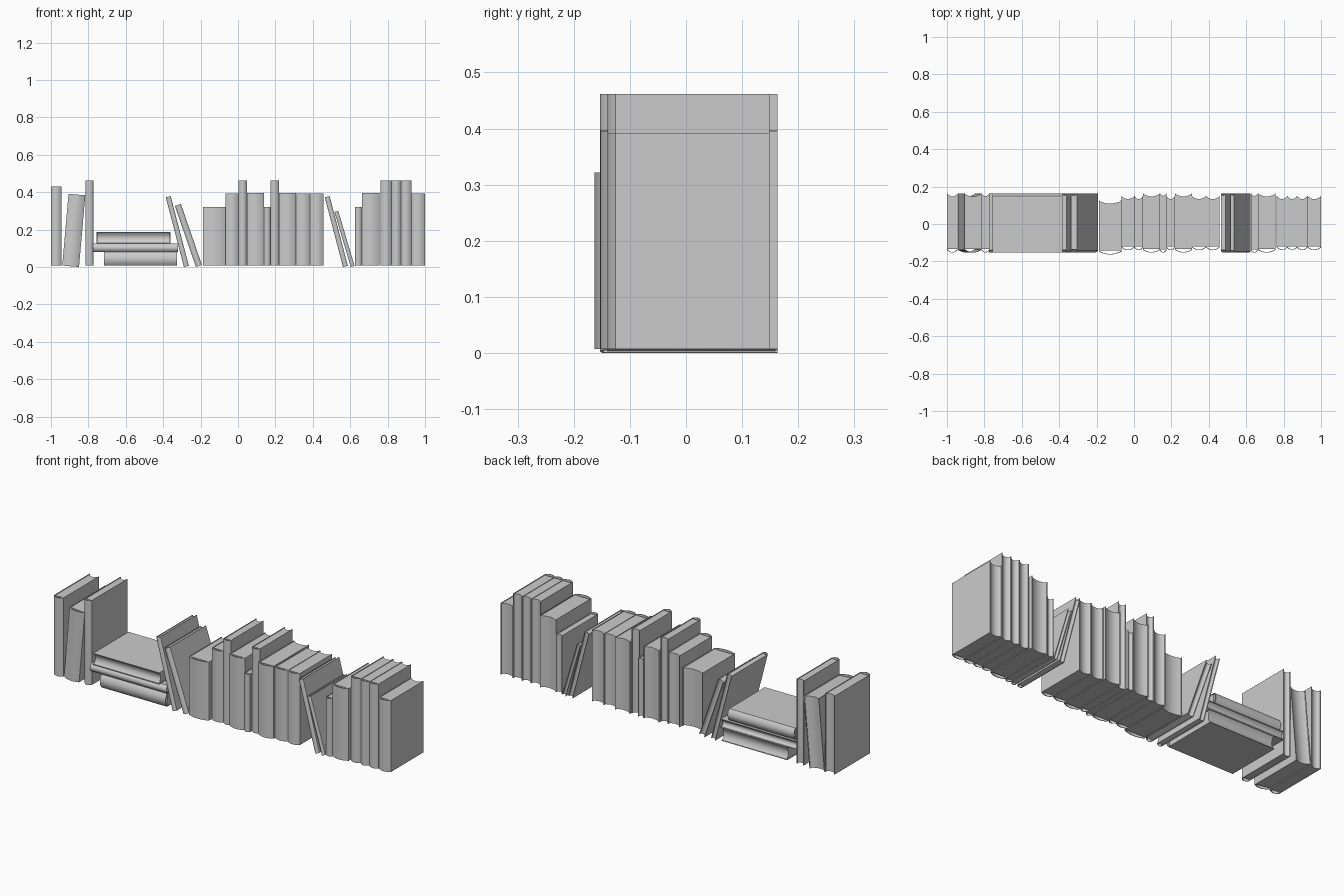
import bpy, bmesh, math
from mathutils import Matrix

if "Cube" in bpy.data.objects:
    bpy.data.objects.remove(bpy.data.objects["Cube"])

COVER = 0.003   # cover board thickness
INSET = 0.003   # pages sit slightly inside the covers
SEG = 10        # segments across the rounded spine


def strip(bm, a, b, z0, z1):
    """Solid wall: the band between two matching polylines, extruded in z."""
    rows = [[bm.verts.new((x, y, z)) for x, y in line]
            for line, z in ((a, z0), (b, z0), (b, z1), (a, z1))]
    n = len(a)
    for r in range(4):
        p, q = rows[r], rows[(r + 1) % 4]
        for i in range(n - 1):
            bm.faces.new((p[i], p[i + 1], q[i + 1], q[i]))
    for i in (0, n - 1):
        bm.faces.new([r[i] for r in rows])


def arc(w, y, sag):
    """Shallow curve of width w whose middle is pushed towards -y by sag."""
    pts = []
    for i in range(SEG + 1):
        t = -1 + 2 * i / SEG
        pts.append((t * w / 2, y - sag * (1 - t * t)))
    return pts


def book(name, w, h, front, back, matrix):
    """Upright book, spine towards -y, base centred on the local origin."""
    bm = bmesh.new()
    sag = min(0.014, 0.3 * w)
    ys = front + sag
    wi = w - 2 * COVER
    # wrap-around cover with rounded spine
    outer = [(-w / 2, back)] + arc(w, ys, sag) + [(w / 2, back)]
    inner = [(-wi / 2, back)] + arc(wi, ys + COVER, sag) + [(wi / 2, back)]
    strip(bm, outer, inner, 0, h)
    # page block with hollow fore-edge
    strip(bm, arc(wi, ys + 0.006, 0), arc(wi, back - 0.003, sag * 0.9),
          INSET, h - INSET)
    bmesh.ops.recalc_face_normals(bm, faces=bm.faces[:])
    bm.transform(matrix)
    mesh = bpy.data.meshes.new(name)
    bm.to_mesh(mesh)
    bm.free()
    ob = bpy.data.objects.new(name, mesh)
    bpy.context.collection.objects.link(ob)
    bpy.ops.object.select_all(action='DESELECT')
    ob.select_set(True)
    bpy.context.view_layer.objects.active = ob
    bpy.ops.object.shade_smooth_by_angle(angle=math.radians(35))


T = Matrix.Translation
BASE = 0.007
DEEP = (-0.153, 0.163)
SHALLOW = (-0.14, 0.149)

# upright books: x start, x end, top, (front, back)
upright = [
    (-1.0, -0.943, 0.43, DEEP), (-0.816, -0.773, 0.462, DEEP),
    (-0.187, -0.068, 0.322, (-0.163, 0.125)),
    (-0.067, 0.003, 0.392, SHALLOW), (0.003, 0.048, 0.462, SHALLOW),
    (0.048, 0.139, 0.395, DEEP), (0.139, 0.173, 0.32, DEEP),
    (0.173, 0.22, 0.462, SHALLOW), (0.22, 0.31, 0.397, DEEP),
    (0.31, 0.385, 0.392, SHALLOW), (0.385, 0.457, 0.392, SHALLOW),
    (0.625, 0.662, 0.32, DEEP), (0.662, 0.757, 0.396, DEEP),
    (0.763, 0.82, 0.462, SHALLOW), (0.82, 0.872, 0.462, SHALLOW),
    (0.872, 0.927, 0.462, SHALLOW), (0.928, 1.0, 0.392, SHALLOW),
]
for i, (x0, x1, top, (f, b)) in enumerate(upright):
    book(f"upright_book_{i + 1}", x1 - x0, top - BASE, f, b,
         T(((x0 + x1) / 2, 0, BASE)))

# leaning books: resting corner x, width, height, tilt (positive leans right)
leaning = [
    (-0.85, 0.09, 0.385, 5), (-0.289, 0.027, 0.385, -14.6),
    (-0.225, 0.034, 0.345, -19), (0.561, 0.027, 0.385, -14.6),
    (0.603, 0.021, 0.307, -16.5),
]
for i, (x, w, h, deg) in enumerate(leaning):
    side = -1 if deg > 0 else 1
    book(f"leaning_book_{i + 1}", w, h, *DEEP,
         T((x, 0, 0)) @ Matrix.Rotation(math.radians(deg), 4, 'Y')
         @ T((side * w / 2, 0, 0)))

# flat stack: x start, x end, z bottom, z top, spine at back
stack = [
    (-0.717, -0.325, 0.009, 0.08, False),
    (-0.775, -0.32, 0.08, 0.125, False),
    (-0.757, -0.362, 0.125, 0.187, True),
]
for i, (x0, x1, z0, z1, flip) in enumerate(stack):
    lay = Matrix.Rotation(math.pi / 2, 4, 'Y')
    turn = Matrix.Rotation(math.pi if flip else 0, 4, 'Z')
    h = x1 - x0
    book(f"stacked_book_{i + 1}", z1 - z0, h,
         -0.163 if flip else -0.153, 0.153 if flip else 0.163,
         T(((x0 + x1) / 2, 0, (z0 + z1) / 2)) @ turn @ lay @ T((0, 0, -h / 2)))
